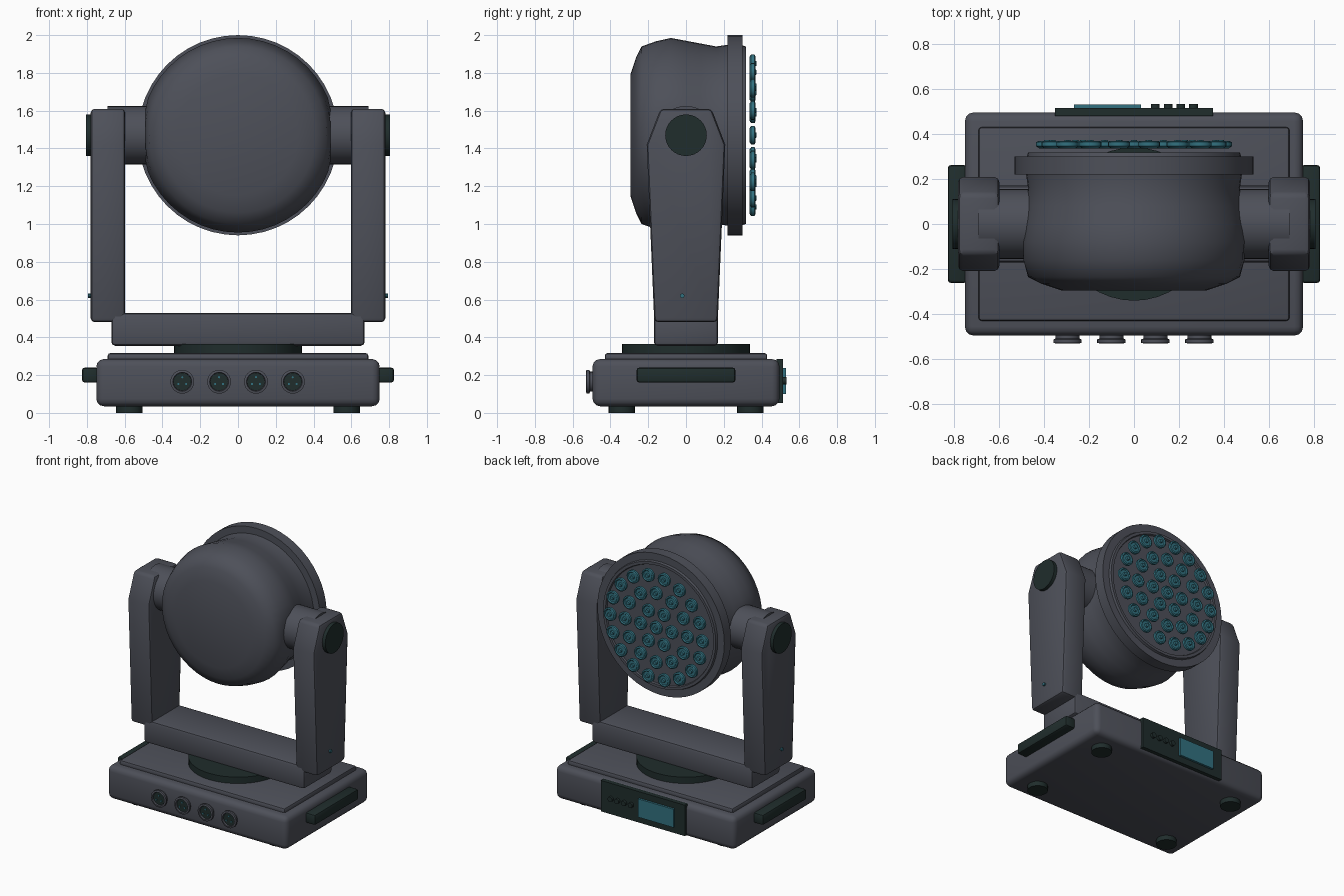
import bpy, bmesh, math
from mathutils import Matrix, Vector

if "Cube" in bpy.data.objects:
    bpy.data.objects.remove(bpy.data.objects["Cube"])


def material(name, rgb):
    m = bpy.data.materials.new(name)
    m.diffuse_color = (*rgb, 1)
    m.use_nodes = True
    m.node_tree.nodes["Principled BSDF"].inputs["Base Color"].default_value = m.diffuse_color
    return m


GREY = material("slate_grey", (0.075, 0.08, 0.1))
DARK = material("dark_green_black", (0.014, 0.026, 0.025))
TEAL = material("teal", (0.032, 0.165, 0.215))
HEAD_Z = 1.47


def finish(name, bm, mat, bevel=0, segs=3, angle=35):
    bmesh.ops.recalc_face_normals(bm, faces=bm.faces)
    me = bpy.data.meshes.new(name)
    bm.to_mesh(me)
    bm.free()
    me.materials.append(mat)
    ob = bpy.data.objects.new(name, me)
    bpy.context.collection.objects.link(ob)
    bpy.ops.object.select_all(action='DESELECT')
    ob.select_set(True)
    bpy.context.view_layer.objects.active = ob
    if bevel:
        mod = ob.modifiers.new("bevel", 'BEVEL')
        mod.width, mod.segments = bevel, segs
        mod.limit_method, mod.angle_limit = 'ANGLE', math.radians(25)
        bpy.ops.object.modifier_apply(modifier="bevel")
    bpy.ops.object.shade_smooth_by_angle(angle=math.radians(angle))
    return ob


def box(name, lo, hi, mat, bevel=0, segs=3):
    lo, hi = Vector(lo), Vector(hi)
    bm = bmesh.new()
    bmesh.ops.create_cube(bm, size=1, matrix=Matrix.Translation((lo + hi) / 2)
                          @ Matrix.Diagonal((*(hi - lo), 1)))
    return finish(name, bm, mat, bevel, segs)


def lathe_into(bm, profile, axis, at, n):
    """Spin (radius, height) points about the given direction."""
    turn = Vector((0, 0, 1)).rotation_difference(Vector(axis)).to_matrix()
    rings = []
    for r, h in profile:
        count = n if r > 0 else 1
        rings.append([bm.verts.new(turn @ Vector((r * math.cos(math.tau * i / n),
                                                  r * math.sin(math.tau * i / n), h)) + Vector(at))
                      for i in range(count)])
    for a, b in zip(rings, rings[1:]):
        for i in range(n):
            j = (i + 1) % n
            if len(a) == 1:
                bm.faces.new((a[0], b[i], b[j]))
            elif len(b) == 1:
                bm.faces.new((a[i], b[0], a[j]))
            else:
                bm.faces.new((a[i], b[i], b[j], a[j]))


def lathe(name, profile, axis, at, mat, n=32, angle=35):
    bm = bmesh.new()
    lathe_into(bm, profile, axis, at, n)
    return finish(name, bm, mat, angle=angle)


def disc(name, r, h0, h1, axis, at, mat, n=32):
    return lathe(name, [(0, h0), (r, h0), (r, h1), (0, h1)], axis, at, mat, n)


UP, BACK, FRONT = (0, 0, 1), (0, 1, 0), (0, -1, 0)

# Base housing, raised lid, feet and turntable
box("base", (-0.75, -0.495, 0.035), (0.75, 0.495, 0.285), GREY, 0.04)
box("base_lid", (-0.69, -0.43, 0.27), (0.69, 0.43, 0.317), GREY, 0.015, 2)
for x in (-0.575, 0.575):
    for y in (-0.34, 0.34):
        disc("foot", 0.07, 0, 0.06, UP, (x, y, 0), DARK, 20)
disc("turntable", 0.34, 0.31, 0.365, UP, (0, 0, 0), DARK, 40)

# Yoke crossbar
box("yoke_crossbar", (-0.67, -0.17, 0.355), (0.67, 0.17, 0.53), GREY, 0.02, 2)

for s in (-1, 1):
    # Tapered arm with chamfered top
    bm = bmesh.new()
    outline = [(-0.168, 0.48), (0.168, 0.48), (0.208, 1.42), (0.135, 1.61), (-0.135, 1.61), (-0.208, 1.42)]
    face = bm.faces.new([bm.verts.new((s * 0.597, y, z)) for y, z in outline])
    ext = bmesh.ops.extrude_face_region(bm, geom=[face])
    bmesh.ops.translate(bm, vec=(s * 0.183, 0, 0),
                        verts=[v for v in ext["geom"] if isinstance(v, bmesh.types.BMVert)])
    finish("yoke_arm", bm, GREY, 0.022, 2)
    # Tilt hub, outer cap, indicator and carrying handle
    side = (s, 0, 0)
    disc("tilt_hub", 0.155, 0.42, 0.69, side, (0, 0, HEAD_Z), GREY)
    disc("pivot_cap", 0.11, 0.76, 0.805, side, (0, 0, HEAD_Z), DARK)
    disc("arm_indicator", 0.012, 0.77, 0.793, side, (0, -0.02, 0.62), TEAL, 10)
    xs = sorted((s * 0.74, s * 0.826))
    box("handle", (xs[0], -0.262, 0.16), (xs[1], 0.262, 0.24), DARK, 0.015, 2)

# Head shell, flattened where the hubs meet it
bm = bmesh.new()
lathe_into(bm, [(0, -0.295), (0.32, -0.295), (0.41, -0.265), (0.47, -0.235), (0.497, -0.16), (0.515, -0.08),
                (0.50, 0.0), (0.485, 0.08), (0.47, 0.16), (0.48, 0.23), (0, 0.23)], BACK, (0, 0, HEAD_Z), 48)
for v in bm.verts:
    v.co.x = max(-0.49, min(0.49, v.co.x))
finish("head_shell", bm, GREY, angle=50)

# Front bezel with stepped lip and lens plate
lathe("bezel", [(0, 0.22), (0.53, 0.22), (0.53, 0.3), (0.475, 0.3), (0.47, 0.317), (0.45, 0.317),
                (0.445, 0.305), (0, 0.305)], BACK, (0, 0, HEAD_Z), GREY, 48)

# Lens array in concentric rings
bm = bmesh.new()
lens = [(0, 0.335), (0.035, 0.335), (0.049, 0.345), (0.049, 0.363), (0.04, 0.367), (0.034, 0.36),
        (0.015, 0.36), (0.013, 0.373), (0, 0.373)]
for count, radius in ((1, 0), (6, 0.13), (12, 0.26), (18, 0.385)):
    for i in range(count):
        a = math.tau * i / count
        lathe_into(bm, lens, BACK, (radius * math.cos(a), 0, HEAD_Z + radius * math.sin(a)), 16)
finish("lenses", bm, TEAL)

# Round sockets with pins
for x in (-0.295, -0.1, 0.095, 0.29):
    at = (x, 0, 0.165)
    lathe("socket", [(0, 0.48), (0.053, 0.48), (0.053, 0.508), (0.063, 0.512), (0.063, 0.527),
                     (0.05, 0.53), (0.047, 0.515), (0, 0.515)], FRONT, at, GREY, 24)
    disc("socket_core", 0.046, 0.51, 0.52, FRONT, at, DARK, 24)
    for k in range(3):
        a = math.tau * k / 3 + math.pi / 2
        disc("socket_pin", 0.006, 0.515, 0.526, FRONT,
             (x + 0.024 * math.cos(a), 0, 0.165 + 0.024 * math.sin(a)), TEAL, 8)

# Control panel with screen and buttons
box("control_panel", (-0.35, 0.48, 0.052), (0.35, 0.514, 0.285), DARK)
box("screen", (-0.265, 0.51, 0.1), (0.03, 0.53, 0.238), TEAL)
for x in (0.095, 0.152, 0.208, 0.264):
    disc("button", 0.019, 0.51, 0.532, BACK, (x, 0, 0.17), DARK, 16)
